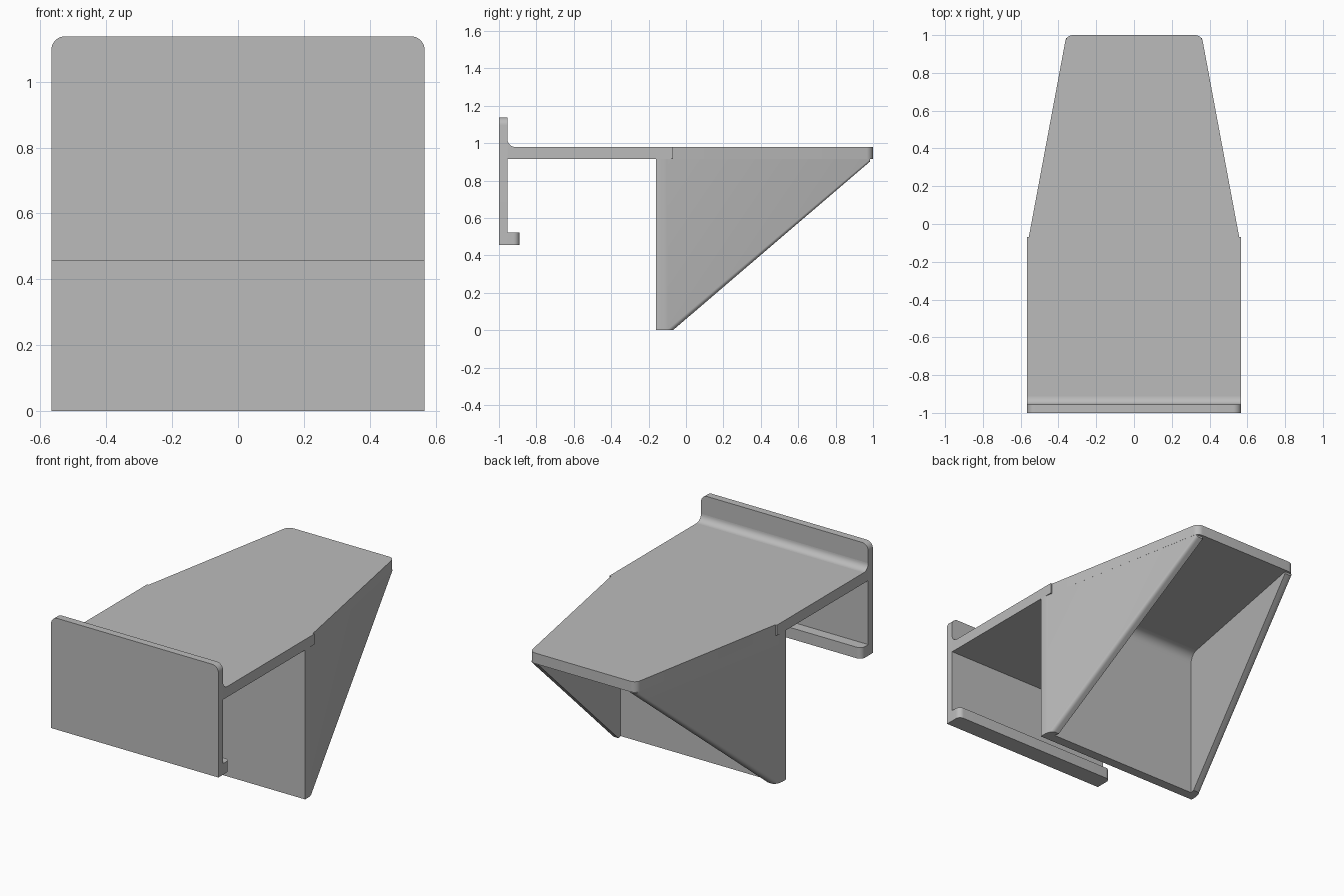
import bpy, bmesh, math

cube = bpy.data.objects.get("Cube")
if cube:
    bpy.data.objects.remove(cube, do_unlink=True)

grey = bpy.data.materials.new("plain grey")
grey.use_nodes = True
colour = (0.5, 0.5, 0.5, 1)
grey.diffuse_color = colour
grey.node_tree.nodes["Principled BSDF"].inputs["Base Color"].default_value = colour

HALF = 0.567               # half width of the bracket
DECK_LOW, DECK_TOP = 0.915, 0.98
STEP_Y = -0.07             # where the deck begins to taper
WALL = 0.05


def taper(y):
    """Half width of the tapering rear part."""
    return 0.557 - 0.187 * (y - STEP_Y)


def arc(cx, cy, r, start, end, steps=8):
    angles = [math.radians(start + (end - start) * i / steps) for i in range(steps + 1)]
    return [(cx + r * math.cos(a), cy + r * math.sin(a)) for a in angles]


def mirrored(half):
    """Close a right-hand outline with its mirror image."""
    return half + [(-x, y) for x, y in reversed(half)]


def finish(name, bm):
    bmesh.ops.recalc_face_normals(bm, faces=bm.faces)
    mesh = bpy.data.meshes.new(name)
    bm.to_mesh(mesh)
    bm.free()
    mesh.materials.append(grey)
    obj = bpy.data.objects.new(name, mesh)
    bpy.context.collection.objects.link(obj)
    bpy.ops.object.select_all(action="DESELECT")
    obj.select_set(True)
    bpy.context.view_layer.objects.active = obj
    bpy.ops.object.shade_smooth_by_angle(angle=math.radians(30))
    return obj


def loft(profile, first, second):
    """Join two copies of a profile, each placed by a function."""
    bm = bmesh.new()
    a = [bm.verts.new(first(*p)) for p in profile]
    b = [bm.verts.new(second(*p)) for p in profile]
    bm.faces.new(a)
    bm.faces.new(b)
    for i in range(len(a)):
        j = (i + 1) % len(a)
        bm.faces.new((a[i], a[j], b[j], b[i]))
    return bm


def prism(name, profile, axis, low, high):
    place = {"x": lambda d: lambda u, v: (d, u, v),
             "y": lambda d: lambda u, v: (u, d, v),
             "z": lambda d: lambda u, v: (u, v, d)}[axis]
    return finish(name, loft(profile, place(low), place(high)))


# Front plate with rounded top corners
r = 0.042
prism("front_plate",
      mirrored([(HALF, 0.455)] + arc(HALF - r, 1.138 - r, r, 0, 90)),
      "y", -1, -0.955)

# Lip along the bottom of the plate, rounded at its rear corners
r = 0.032
prism("bottom_lip",
      mirrored([(HALF, -0.956)] + arc(HALF - r, -0.89 - r, r, 0, 90)),
      "z", 0.455, 0.523)

# Deck: straight front part, small step, then a taper with rounded ends
r = 0.042
prism("top_deck",
      mirrored([(HALF, -0.956), (HALF, STEP_Y), (taper(STEP_Y), STEP_Y)]
               + arc(taper(1 - r) - r, 1 - r, r, 10, 90)),
      "z", DECK_LOW, DECK_TOP)

# Fillet between plate and deck
r = 0.042
prism("plate_fillet",
      [(-0.956, DECK_TOP - 0.001)] + arc(-0.955 + r, DECK_TOP + r, r, 180, 270),
      "x", -HALF, HALF)

# Upright leg wall
prism("leg_wall",
      mirrored([(HALF, -0.16), (HALF, -0.12), (taper(-0.1), -0.1)]),
      "z", 0, DECK_LOW + 0.001)

# Fillet between leg wall and deck underside
r = 0.06
prism("leg_fillet",
      [(-0.101, DECK_LOW + 0.001)] + arc(-0.1 + r, DECK_LOW - r, r, 90, 180),
      "x", 0.04 - HALF, HALF - 0.04)

# Triangular side walls following the taper, with a softened sloping edge
triangle = [(-0.11, 0), (-0.07, 0), (0.985, 0.903), (0.985, DECK_LOW + 0.001),
            (-0.11, DECK_LOW + 0.001)]
for side, name in ((1, "left_side_wall"), (-1, "right_side_wall")):
    bm = loft(triangle,
              lambda y, z: (side * taper(y), y, z),
              lambda y, z: (side * (taper(y) - WALL), y, z))
    bm.edges.ensure_lookup_table()
    slope = [e for e in bm.edges
             if abs(e.verts[0].co.y - e.verts[1].co.y) > 1
             and min(v.co.z for v in e.verts) < 0.1
             and all(abs(abs(v.co.x) - taper(v.co.y)) < 0.001 for v in e.verts)]
    bmesh.ops.bevel(bm, geom=slope, offset=0.022, segments=4, profile=0.5,
                    affect="EDGES")
    finish(name, bm)
